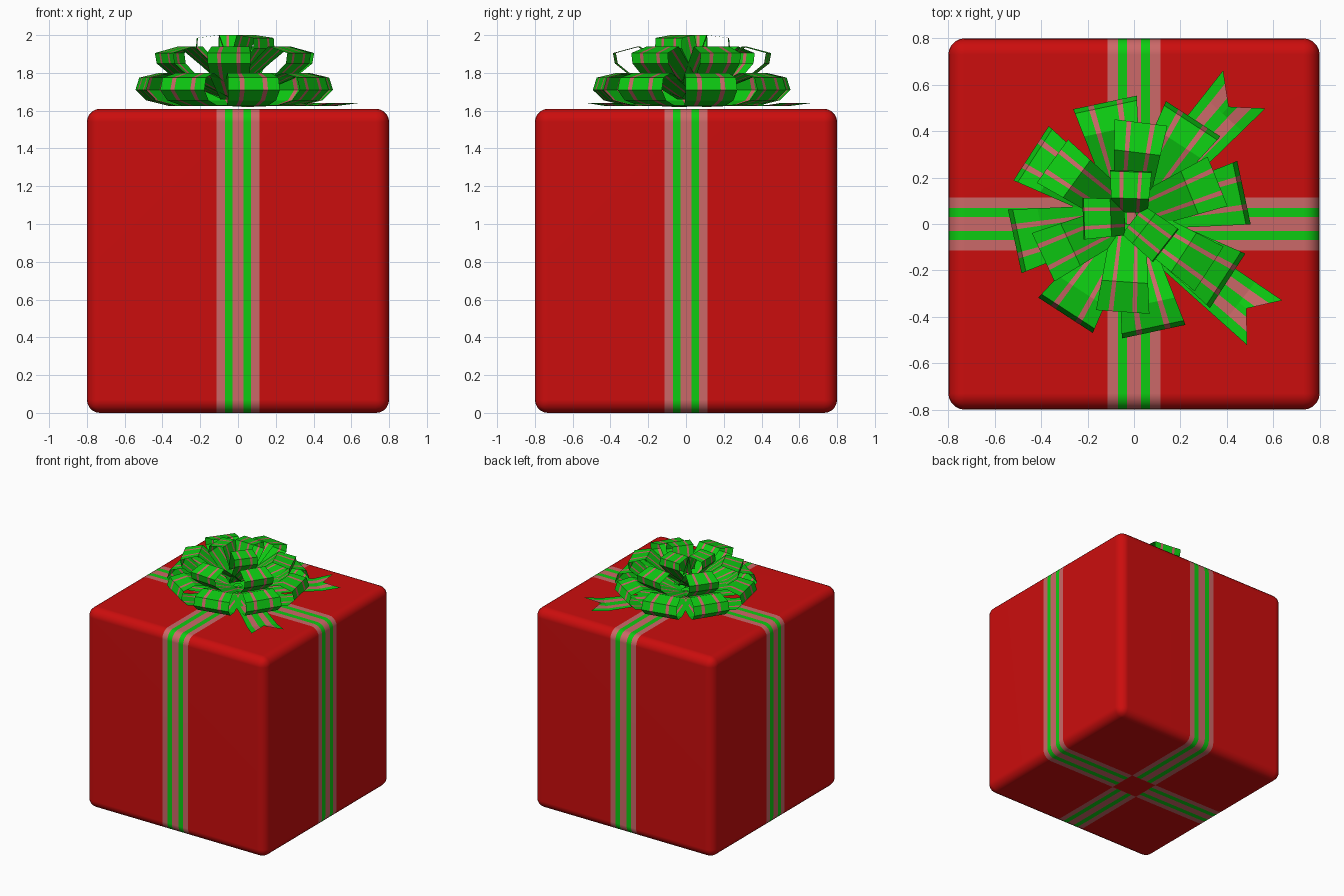
import bpy
import bmesh
from math import cos, sin, radians
from mathutils import Vector

if "Cube" in bpy.data.objects:
    bpy.data.objects.remove(bpy.data.objects["Cube"])


def make_material(name, colour):
    mat = bpy.data.materials.new(name)
    mat.use_nodes = True
    mat.diffuse_color = (*colour, 1)
    mat.node_tree.nodes["Principled BSDF"].inputs["Base Color"].default_value = (*colour, 1)
    return mat


red = make_material("wrapping red", (0.6, 0.004, 0.004))
green = make_material("ribbon green", (0.004, 0.6, 0.006))
pink = make_material("ribbon pink", (0.6, 0.14, 0.14))


def add_object(name, bm, materials):
    mesh = bpy.data.meshes.new(name)
    bm.to_mesh(mesh)
    bm.free()
    for mat in materials:
        mesh.materials.append(mat)
    obj = bpy.data.objects.new(name, mesh)
    bpy.context.collection.objects.link(obj)
    return obj


# Gift box with the striped ribbon cut into its surface
HALF, HEIGHT = 0.8, 1.61
STRIPES = (0.03, 0.07, 0.115)

bm = bmesh.new()
bmesh.ops.create_cube(bm, size=1)
bmesh.ops.scale(bm, vec=(2 * HALF, 2 * HALF, HEIGHT), verts=bm.verts)
bmesh.ops.translate(bm, vec=(0, 0, HEIGHT / 2), verts=bm.verts)
bmesh.ops.bevel(bm, geom=bm.edges[:], offset=0.07, segments=5, profile=0.5, affect='EDGES')
for axis in (Vector((1, 0, 0)), Vector((0, 1, 0))):
    for d in STRIPES:
        for side in (-1, 1):
            bmesh.ops.bisect_plane(bm, geom=bm.verts[:] + bm.edges[:] + bm.faces[:],
                                   plane_co=axis * d * side, plane_no=axis)


def stripe_index(d):
    return 1 if STRIPES[0] < d < STRIPES[1] else 2


bm.normal_update()
for face in bm.faces:
    c, n = face.calc_center_median(), face.normal
    in_x = abs(c.x) < STRIPES[2] and abs(n.x) < 0.1
    in_y = abs(c.y) < STRIPES[2] and abs(n.y) < 0.1
    if in_x and in_y and n.z < 0:
        face.material_index = 0
    elif in_x:
        face.material_index = stripe_index(abs(c.x))
    elif in_y:
        face.material_index = stripe_index(abs(c.y))
box = add_object("gift_box", bm, (red, green, pink))
bpy.context.view_layer.objects.active = box
box.select_set(True)
bpy.ops.object.shade_smooth_by_angle(angle=radians(40))
box.modifiers.new("even_shading", 'WEIGHTED_NORMAL').keep_sharp = True

# Bow: flat-faced strips of ribbon swept along a radius/height path
BOW_CENTRE = Vector((-0.02, 0.03, 0))


def ribbon(name, path, angle, width, taper, bands, notch=0):
    out = Vector((cos(angle), sin(angle), 0))
    across = Vector((-sin(angle), cos(angle), 0))
    reach = max(r for r, z in path)
    bm = bmesh.new()
    rows = []
    for i, (r, z) in enumerate(path):
        w = width * (taper + (1 - taper) * r / reach)
        cut = notch if i == 0 else 0
        rows.append([bm.verts.new(BOW_CENTRE + across * w * s + Vector((0, 0, z))
                                  + out * (r - cut * (1 - 2 * abs(s)))) for s in bands])
    for a, b in zip(rows, rows[1:]):
        for j in range(len(bands) - 1):
            face = bm.faces.new((a[j], a[j + 1], b[j + 1], b[j]))
            face.material_index = 1 if j in (1, 4) else 0
    return add_object(name, bm, (green, pink))


LOOP_BANDS = (-0.5, -0.27, -0.18, 0, 0.18, 0.27, 0.5)
TAIL_BANDS = (-0.5, -0.32, -0.12, 0, 0.12, 0.32, 0.5)

OUTER = [(0.03, 1.63), (0.33, 1.625), (0.45, 1.655), (0.505, 1.71),
         (0.485, 1.775), (0.38, 1.8), (0.03, 1.68)]
MIDDLE = [(0.03, 1.66), (0.3, 1.77), (0.4, 1.85), (0.41, 1.905), (0.28, 1.94), (0.03, 1.74)]
INNER = [(0.02, 1.72), (0.13, 1.85), (0.2, 1.93), (0.195, 1.985), (0.08, 2.0), (0.02, 1.83)]

layers = (
    ("outer_loop", OUTER, [12 + 45 * i for i in range(8)], 0.28, 0.4),
    ("middle_loop", MIDDLE, [22 + 61 * i for i in range(6)], 0.23, 0.6),
    ("inner_loop", INNER, [88, 182, 322], 0.18, 0.85),
)
for name, path, angles, width, taper in layers:
    for i, angle in enumerate(angles):
        ribbon(f"{name}_{i + 1}", path, radians(angle), width, taper, LOOP_BANDS)

# Notched ribbon tails lying on the lid
TAIL = [(0.74, 1.64), (0.6, 1.625), (0.4, 1.632), (0.05, 1.62)]
for name, angle in (("back_tail", 48), ("front_tail", -38)):
    ribbon(name, TAIL, radians(angle), 0.245, 0.6, TAIL_BANDS, notch=0.1)
